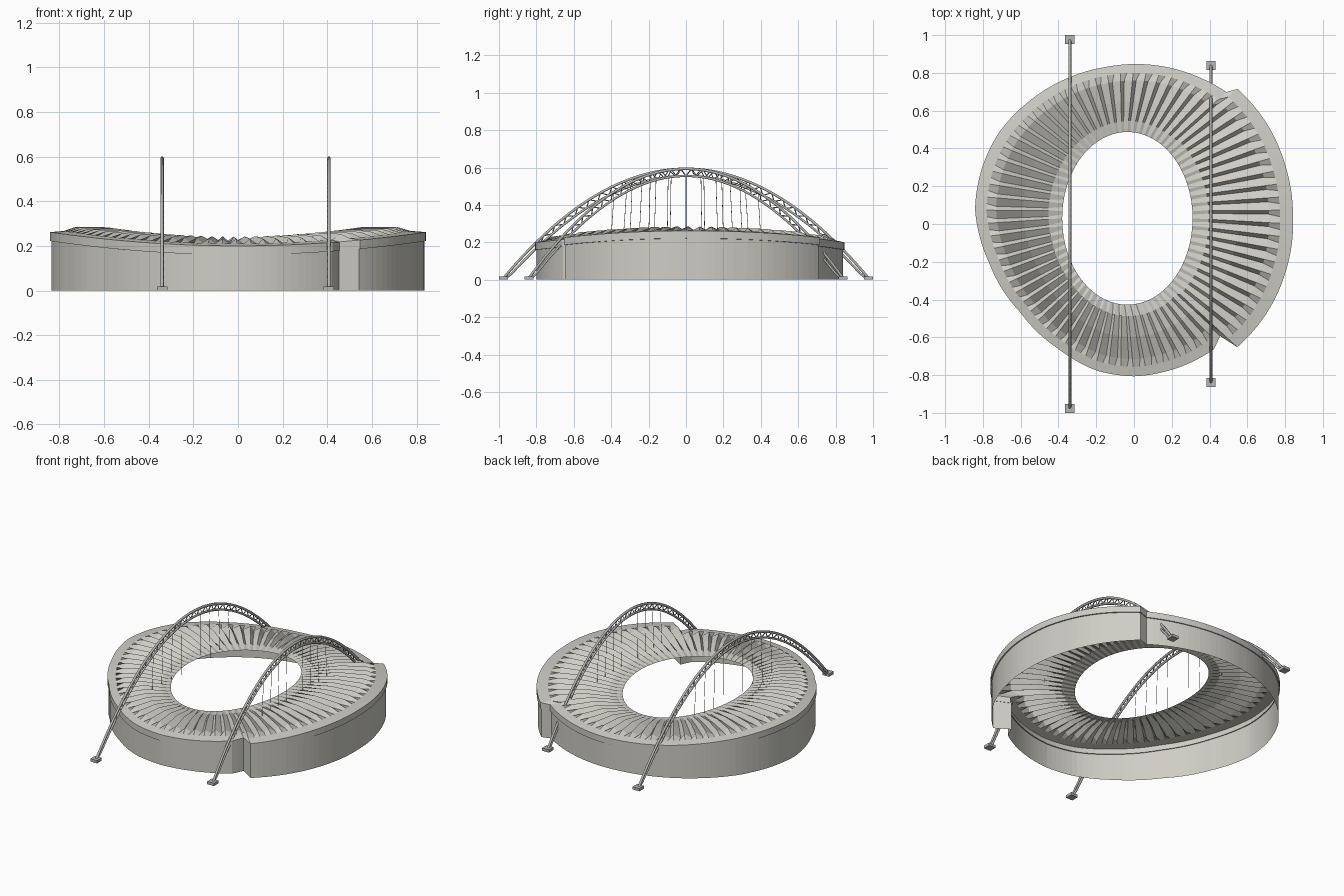
import bpy
from math import sin, cos, pi, radians, degrees, sqrt
from mathutils import Vector

old = bpy.data.objects.get("Cube")
if old:
    bpy.data.objects.remove(old, do_unlink=True)


def material(name, rgb):
    m = bpy.data.materials.new(name)
    m.use_nodes = True
    m.diffuse_color = (*rgb, 1)
    m.node_tree.nodes["Principled BSDF"].inputs["Base Color"].default_value = (*rgb, 1)
    return m


PALE = material("pale concrete", (0.62, 0.61, 0.56))
STEEL = material("grey steel", (0.46, 0.46, 0.44))

# Outline of the building as (angle in degrees, radius), with two notches
OUTLINE = [(-165, .788), (-142, .756), (-121, .767), (-104, .795), (-90, .80),
           (-74, .79), (-57.5, .78), (-52.5, .742), (-50, .844), (-35, .84),
           (-17, .835), (3, .836), (20, .851), (37.5, .875), (52.5, .894),
           (55, .846), (68, .843), (87, .841), (100, .838), (114, .842),
           (130, .848), (146, .857), (160, .851), (174.5, .839), (195, .788)]
FOLDS = 72
COLS = FOLDS * 2


def radius(deg):
    for (a, ra), (b, rb) in zip(OUTLINE, OUTLINE[1:]):
        if a <= deg <= b:
            return ra + (rb - ra) * (deg - a) / (b - a)


def column_angle(i):
    return -165 + 360 * i / COLS


def outer(deg, scale=1.0):
    r = radius((deg + 165) % 360 - 165) * scale
    return Vector((r * cos(radians(deg)), r * sin(radians(deg)), 0))


def eave(x):
    return 0.20 + 0.06 * (x / 0.83) ** 2


def ring_mesh(name, rows, mat):
    """Skin a list of closed rows of points."""
    n = len(rows[0])
    verts = [p for row in rows for p in row]
    faces = [(k * n + i, k * n + (i + 1) % n, (k + 1) * n + (i + 1) % n, (k + 1) * n + i)
             for k in range(len(rows) - 1) for i in range(n)]
    me = bpy.data.meshes.new(name)
    me.from_pydata(verts, [], faces)
    me.materials.append(mat)
    ob = bpy.data.objects.new(name, me)
    bpy.context.collection.objects.link(ob)
    return ob


def outline_row(scale, height):
    pts = [outer(column_angle(i), scale) for i in range(COLS)]
    return [Vector((p.x, p.y, height(p.x))) for p in pts]


# Outer wall and the slightly overhanging fascia
ring_mesh("outer_wall", [outline_row(1, lambda x: 0),
                         outline_row(1, lambda x: eave(x) - 0.035)], PALE)
ring_mesh("roof_fascia", [outline_row(0.992, lambda x: eave(x) - 0.04),
                          outline_row(1.008, lambda x: eave(x) - 0.04),
                          outline_row(1.008, eave)], PALE)


# Folded roof between the oval opening and the eave
def roof_row(t, fold):
    row = []
    for i in range(COLS):
        valley = i % 2
        deg = column_angle(i) + (0.9 if valley and fold else 0)
        a = radians(deg)
        inner = Vector((-0.035 + 0.345 * cos(a), 0.03 + 0.457 * sin(a),
                        0.215 + 0.025 * cos(a) ** 2))
        edge = outer(deg, 1.008)
        edge.z = eave(edge.x)
        p = inner.lerp(edge, t)
        p.z += 0.02 * sin(pi * t) + (-fold if valley else fold)
        row.append(p)
    return row


ring_mesh("folded_roof", [roof_row(t, f) for t, f in
                          [(1, 0), (0.87, 0), (0.76, .014), (0.45, .014), (0.16, .005), (0, 0)]], PALE)


def tubes(name, paths, thickness, sides=1):
    cu = bpy.data.curves.new(name, "CURVE")
    cu.dimensions = "3D"
    cu.bevel_depth = thickness
    cu.bevel_resolution = sides
    cu.use_fill_caps = True
    for path in paths:
        sp = cu.splines.new("POLY")
        sp.points.add(len(path) - 1)
        for pt, p in zip(sp.points, path):
            pt.co = (*p, 1)
    cu.materials.append(STEEL)
    ob = bpy.data.objects.new(name, cu)
    bpy.context.collection.objects.link(ob)


# Lattice arches with hangers and footings
def arch(side, x, half, hangers):
    rise, steps = 0.585, 64

    def upper(s):
        return Vector((x, half * s, 0.008 + rise * (1 - s * s)))

    def lower(s):
        normal = Vector((0, 2 * rise * s, half)).normalized()
        return upper(s) - normal * (0.016 + 0.022 * (1 - s * s))

    params = [-1 + 2 * i / steps for i in range(steps + 1)]
    top = [upper(s) for s in params]
    bottom = [lower(s) for s in params]
    bottom = [Vector((p.x, p.y, max(p.z, 0.008))) for p in bottom]
    tubes(side + "_arch_upper_chord", [top], 0.008)
    tubes(side + "_arch_lower_chord", [bottom], 0.007)
    zigzag = [top[i] if i % 2 else bottom[i] for i in range(6, steps - 5)]
    tubes(side + "_arch_lattice", [zigzag], 0.004, 0)
    cables = []
    for y in hangers:
        for sy in {y, -y}:
            p = lower(sy / half)
            cables.append([p, Vector((x, sy, 0.225))])
    tubes(side + "_arch_hangers", cables, 0.0015, 0)
    for end, sign in (("front", -1), ("back", 1)):
        bpy.ops.mesh.primitive_cube_add(size=1, location=(x, sign * (half), 0.009))
        foot = bpy.context.object
        foot.name = f"{side}_arch_{end}_footing"
        foot.scale = (0.048, 0.048, 0.018)
        foot.data.materials.append(STEEL)


arch("right", -0.34, 0.976, [0.1, 0.2, 0.3, 0.4])
arch("left", 0.407, 0.84, [0, 0.085, 0.17, 0.25, 0.335])
